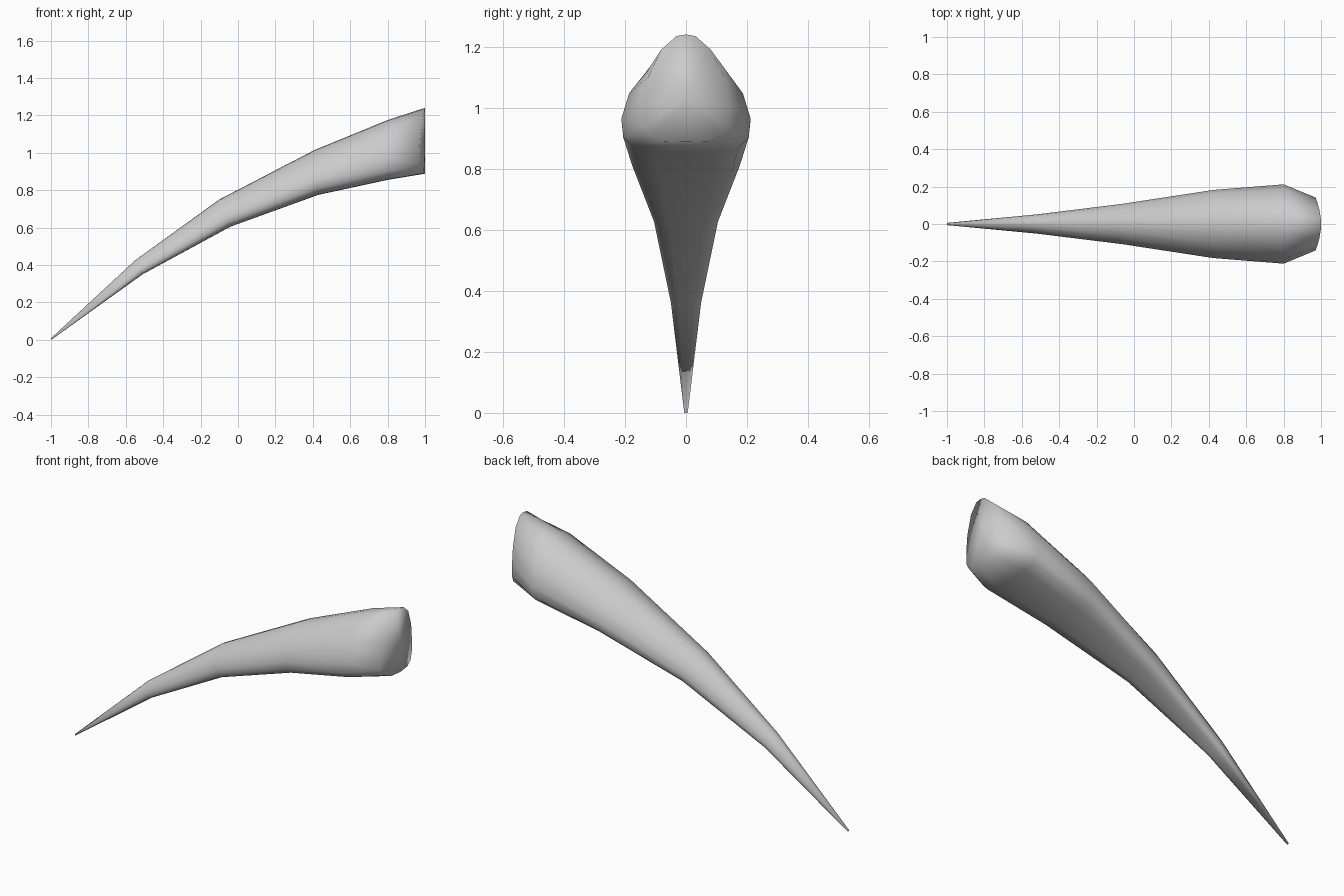
import bpy, bmesh
from mathutils import Vector

if "Cube" in bpy.data.objects:
    bpy.data.objects.remove(bpy.data.objects["Cube"])

# Egg-shaped half cross-section: (side fraction, height fraction), bottom to top
HALF = [(0, 0), (0.5, 0.005), (0.82, 0.05), (0.97, 0.15), (1, 0.34),
        (0.88, 0.6), (0.57, 0.86), (0.22, 0.985), (0, 1)]
PROFILE = HALF + [(-s, t) for s, t in HALF[-2:0:-1]]

# Stations along the horn: bottom x, bottom z, top x, top z, half width, edge setback
STATIONS = [
    (-0.998, 0.0, -1.0, 0.008, 0.006, 0),
    (-0.51, 0.35, -0.55, 0.425, 0.051, 0),
    (-0.04, 0.605, -0.10, 0.75, 0.108, 0),
    (0.43, 0.775, 0.41, 1.015, 0.182, 0),
    (0.80, 0.855, 0.80, 1.175, 0.212, 0),
    (1.0, 0.888, 1.0, 1.24, 0.142, 0.03),
]


def add_ring(bm, x0, z0, x1, z1, width, setback):
    low, high = Vector((x0, 0, z0)), Vector((x1, 0, z1))
    ring = []
    for s, t in PROFILE:
        p = low.lerp(high, t) + Vector((-setback * s * s, s * width, 0))
        ring.append(bm.verts.new(p))
    return ring


# Horn body lofted through the stations
bm = bmesh.new()
rings = [add_ring(bm, *s) for s in STATIONS]
n = len(PROFILE)
for a, b in zip(rings, rings[1:]):
    for i in range(n):
        j = (i + 1) % n
        bm.faces.new((a[i], a[j], b[j], b[i]))

# Tip and gently bowed base cap
bm.faces.new(rings[0])
centre = bm.verts.new((1.0, 0, 1.03))
for i in range(n):
    bm.faces.new((rings[-1][i], rings[-1][(i + 1) % n], centre))
bmesh.ops.recalc_face_normals(bm, faces=bm.faces)
for f in bm.faces:
    f.smooth = True

mesh = bpy.data.meshes.new("horn")
bm.to_mesh(mesh)
bm.free()
horn = bpy.data.objects.new("horn", mesh)
bpy.context.collection.objects.link(horn)
